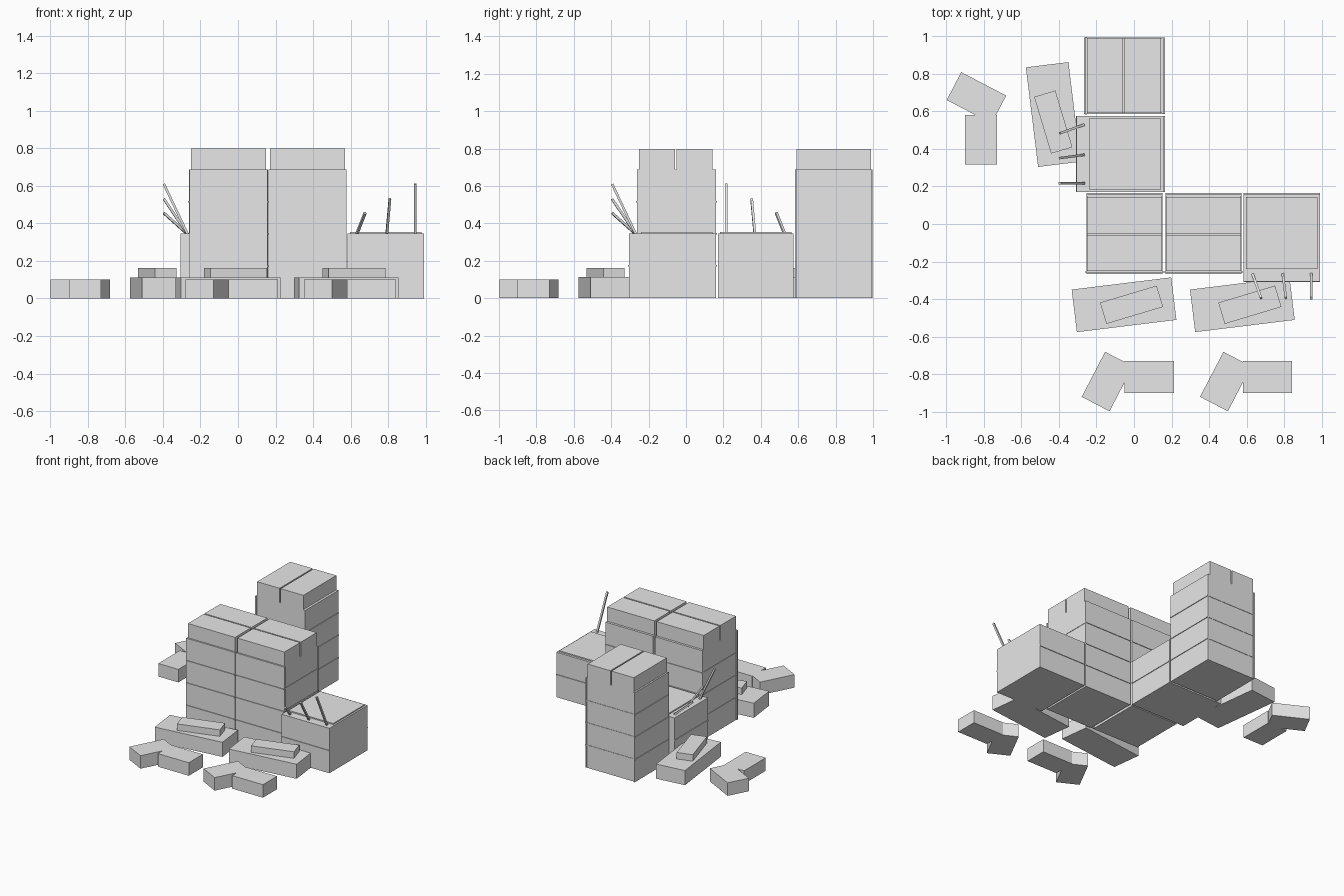
import bpy, bmesh, math
from mathutils import Matrix, Vector

if "Cube" in bpy.data.objects:
    bpy.data.objects.remove(bpy.data.objects["Cube"])

grey = bpy.data.materials.new("light_grey")
grey.diffuse_color = (0.8, 0.8, 0.8, 1)
grey.use_nodes = True
grey.node_tree.nodes["Principled BSDF"].inputs["Base Color"].default_value = grey.diffuse_color

IDENT = Matrix.Identity(4)
# second wing: the right-hand wing turned a quarter turn
WING = Matrix.Translation((0, 1.16, 0)) @ Matrix.Rotation(-math.pi / 2, 4, 'Z')


def make(name, parts, frame):
    """One object from a list of (centre, size, rotation matrix) boxes."""
    bm = bmesh.new()
    for centre, size, rot in parts:
        m = frame @ Matrix.Translation(centre) @ rot @ Matrix.Diagonal((*size, 1))
        bmesh.ops.create_cube(bm, size=1, matrix=m)
    mesh = bpy.data.meshes.new(name)
    bm.to_mesh(mesh)
    bm.free()
    mesh.materials.append(grey)
    ob = bpy.data.objects.new(name, mesh)
    bpy.context.collection.objects.link(ob)
    return ob


def span(x0, x1, y0, y1, z0, z1):
    return (((x0 + x1) / 2, (y0 + y1) / 2, (z0 + z1) / 2),
            (x1 - x0, y1 - y0, z1 - z0), IDENT)


def turned(cx, cy, sx, sy, z0, z1, deg):
    return ((cx, cy, (z0 + z1) / 2), (sx, sy, z1 - z0),
            Matrix.Rotation(math.radians(deg), 4, 'Z'))


def ledges(cx, y0, y1, heights):
    # thin seams sticking out of front and back
    return [span(cx - 0.203, cx + 0.203, y0 - 0.005, y1 + 0.005, z - 0.004, z + 0.004)
            for z in heights]


def tower(name, cx, frame):
    make(name + "_body", [span(cx - 0.2, cx + 0.2, -0.25, 0.15, 0, 0.688)], frame)
    make(name + "_panels", [span(cx - 0.207, cx + 0.207, -0.262, -0.25, 0, 0.688),
                            span(cx - 0.203, cx + 0.203, 0.15, 0.16, 0, 0.688)], frame)
    make(name + "_seams", ledges(cx, -0.262, 0.16, (0.172, 0.344, 0.515)), frame)
    make(name + "_top_boxes", [span(cx - 0.2, cx + 0.2, -0.25, -0.06, 0.688, 0.798),
                               span(cx - 0.2, cx + 0.2, -0.05, 0.142, 0.688, 0.798)], frame)


def low_cabinet(name, cx, frame):
    make(name + "_body", [span(cx - 0.203, cx + 0.203, -0.305, 0.16, 0, 0.345)], frame)
    make(name + "_seams", ledges(cx, -0.305, 0.16, (0.172,)), frame)
    make(name + "_lid", [span(cx - 0.19, cx + 0.19, -0.24, 0.143, 0.345, 0.354)], frame)
    # three leaning rods of rising height
    rods = []
    for x0, x1, z in ((-0.155, -0.11, 0.455), (0.005, 0.022, 0.53), (0.157, 0.157, 0.61)):
        a, b = Vector((cx + x0, -0.268, 0.342)), Vector((cx + x1, -0.395, z))
        d = b - a
        rods.append(((a + b) / 2, (0.013, 0.013, d.length),
                     d.to_track_quat('Z', 'Y').to_matrix().to_4x4()))
    make(name + "_rods", rods, frame)


def floor_items(name, dx, frame):
    make(name + "_slab", [turned(dx - 0.053, -0.43, 0.534, 0.228, 0, 0.112, 7)], frame)
    make(name + "_slab_block", [turned(dx - 0.013, -0.43, 0.315, 0.118, 0.112, 0.162, 16.7)], frame)
    make(name + "_bent_block", [span(dx - 0.05, dx + 0.212, -0.9, -0.73, 0, 0.1),
                                turned(dx - 0.142, -0.839, 0.27, 0.167, 0, 0.1, 62.5)], frame)


# corner tower, then the same wing built twice
tower("corner_tower", -0.05, IDENT)
floor_items("corner", 0, IDENT)
for label, frame in (("right", IDENT), ("back", WING)):
    tower(label + "_tower", 0.37, frame)
    low_cabinet(label + "_cabinet", 0.787, frame)
    floor_items(label, 0.63, frame)
